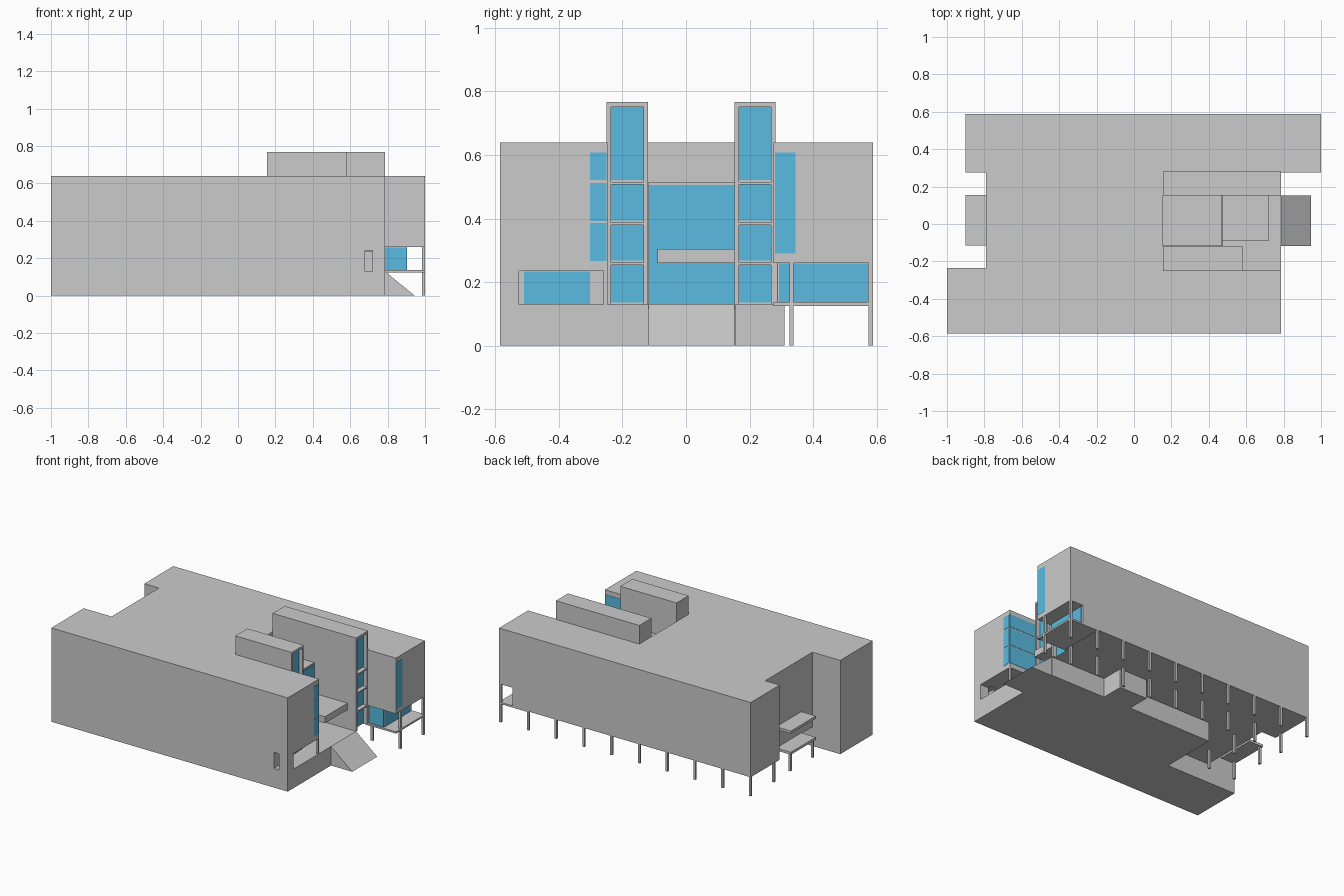
import bpy, bmesh

if "Cube" in bpy.data.objects:
    bpy.data.objects.remove(bpy.data.objects["Cube"])

glass = bpy.data.materials.new("glass")
glass.diffuse_color = (0.1, 0.5, 0.75, 1)
glass.use_nodes = True
glass.node_tree.nodes["Principled BSDF"].inputs["Base Color"].default_value = glass.diffuse_color


def prism(name, pts, lo, hi, axis="z", mat=None):
    """Extrude a 2D outline along z (points x,y) or along y (points x,z)."""
    bm = bmesh.new()
    place = (lambda a, b: (a, b, lo)) if axis == "z" else (lambda a, b: (a, lo, b))
    face = bm.faces.new([bm.verts.new(place(*p)) for p in pts])
    ext = bmesh.ops.extrude_face_region(bm, geom=[face])
    d = hi - lo
    bmesh.ops.translate(bm, vec=(0, 0, d) if axis == "z" else (0, d, 0),
                        verts=[v for v in ext["geom"] if isinstance(v, bmesh.types.BMVert)])
    bmesh.ops.recalc_face_normals(bm, faces=bm.faces)
    me = bpy.data.meshes.new(name)
    bm.to_mesh(me)
    bm.free()
    ob = bpy.data.objects.new(name, me)
    bpy.context.collection.objects.link(ob)
    if mat:
        me.materials.append(mat)
    return ob


def box(name, x0, x1, y0, y1, z0, z1, mat=None):
    return prism(name, [(x0, y0), (x1, y0), (x1, y1), (x0, y1)], z0, z1, mat=mat)


def cut(ob, *bounds):
    cutter = box("cutter", *bounds)
    cutter.hide_render = True
    mod = ob.modifiers.new("cut", "BOOLEAN")
    mod.operation, mod.solver, mod.object = "DIFFERENCE", "EXACT", cutter
    bpy.context.view_layer.objects.active = ob
    bpy.ops.object.modifier_apply(modifier="cut")
    bpy.data.objects.remove(cutter)


# Main raised mass with the entrance court cut into its right side
body = prism("main_body", [(-1, -.585), (.785, -.585), (.785, -.247), (.155, -.247),
                           (.155, .275), (1, .275), (1, .588), (-.9, .588), (-.9, .275),
                           (-.79, .275), (-.79, -.235), (-1, -.235)], .13, .64)
cut(body, .66, .9, -.525, -.2, .05, .235)     # corner balcony
cut(body, .68, .72, -.7, -.5, .13, .24)       # balcony side window
cut(body, .9, 1.1, .2, .7, .05, .26)          # rear corner terrace
cut(body, .785, .95, .2, .29, .05, .26)       # entrance side of terrace

# Ground level base, set back under the rear wing
prism("ground_floor", [(-1, -.585), (.785, -.585), (.785, .155), (.37, .155), (.37, .31),
                       (.16, .31), (.16, .155), (-.47, .155), (-.47, -.235), (-1, -.235)],
      0, .13)
prism("entrance_ramp", [(.785, 0), (.945, 0), (.785, .13)], -.118, .152, axis="y")

# Atrium between the towers, with a glass front and entrance canopy
box("atrium", .155, .47, -.118, .155, .13, .515)
box("atrium_glass", .468, .473, -.117, .152, .132, .505, glass)
box("entrance_canopy", .47, .72, -.09, .152, .26, .305)

# Two towers: recessed glazing framed by side walls, roof and floor fins
levels = [.13, .262, .388, .515, .767]
for name, x1, y0, y1 in (("front_tower", .58, -.25, -.12), ("rear_tower", .785, .152, .282)):
    xr = x1 - .03
    box(name, .155, xr, y0, y1, .13, .767)
    for yw in (y0, y1 - .014):
        box(name + "_side_frame", xr, x1, yw, yw + .014, .13, .767)
    for z0, z1 in zip(levels, levels[1:]):
        top = .016 if z1 > .7 else .008
        box(name + "_fin", xr, x1, y0 + .014, y1 - .014, z1 - top, z1)
        box(name + "_window", xr, xr + .004, y0 + .014, y1 - .014, z0 + .006, z1 - top, glass)

# Corner glazing of the front wing and rear wing
for z0, z1 in ((.267, .386), (.393, .512), (.521, .608)):
    box("front_wing_end_window", .75, .787, -.302, -.25, z0, z1, glass)
    box("front_wing_court_window", .582, .783, -.26, -.245, z0, z1, glass)
box("rear_wing_window", .95, 1, .28, .345, .29, .608, glass).location.x = .001

# Corner balcony glazing and post
box("balcony_glass", .655, .664, -.51, -.302, .132, .234, glass)
box("balcony_post", .773, .785, -.259, -.247, .13, .235)

# Rear corner terrace slab and glazing
box("terrace_slab", .785, 1, .275, .588, .125, .137)
box("terrace_end_glass", .895, .903, .292, .572, .138, .258, glass)
box("terrace_front_glass", .787, .9, .286, .292, .138, .258, glass)

# Columns under the rear wing; those at the terrace carry on up to the soffit
for i in range(10):
    x = .992 - .2095 * i
    top = .26 if i == 0 else .13
    for y in (.332, .581):
        box("rear_wing_column", x - .008, x + .008, y - .007, y + .007, 0, top)

# Left side porch: floor, canopy and columns
box("porch_floor", -.9, -.79, -.115, .155, .118, .135)
box("porch_canopy", -.9, -.79, -.115, .155, .262, .28)
for x in (-.885, -.685):
    for y in (-.1, .14):
        box("porch_column", x - .008, x + .008, y - .007, y + .007, 0, .13)
